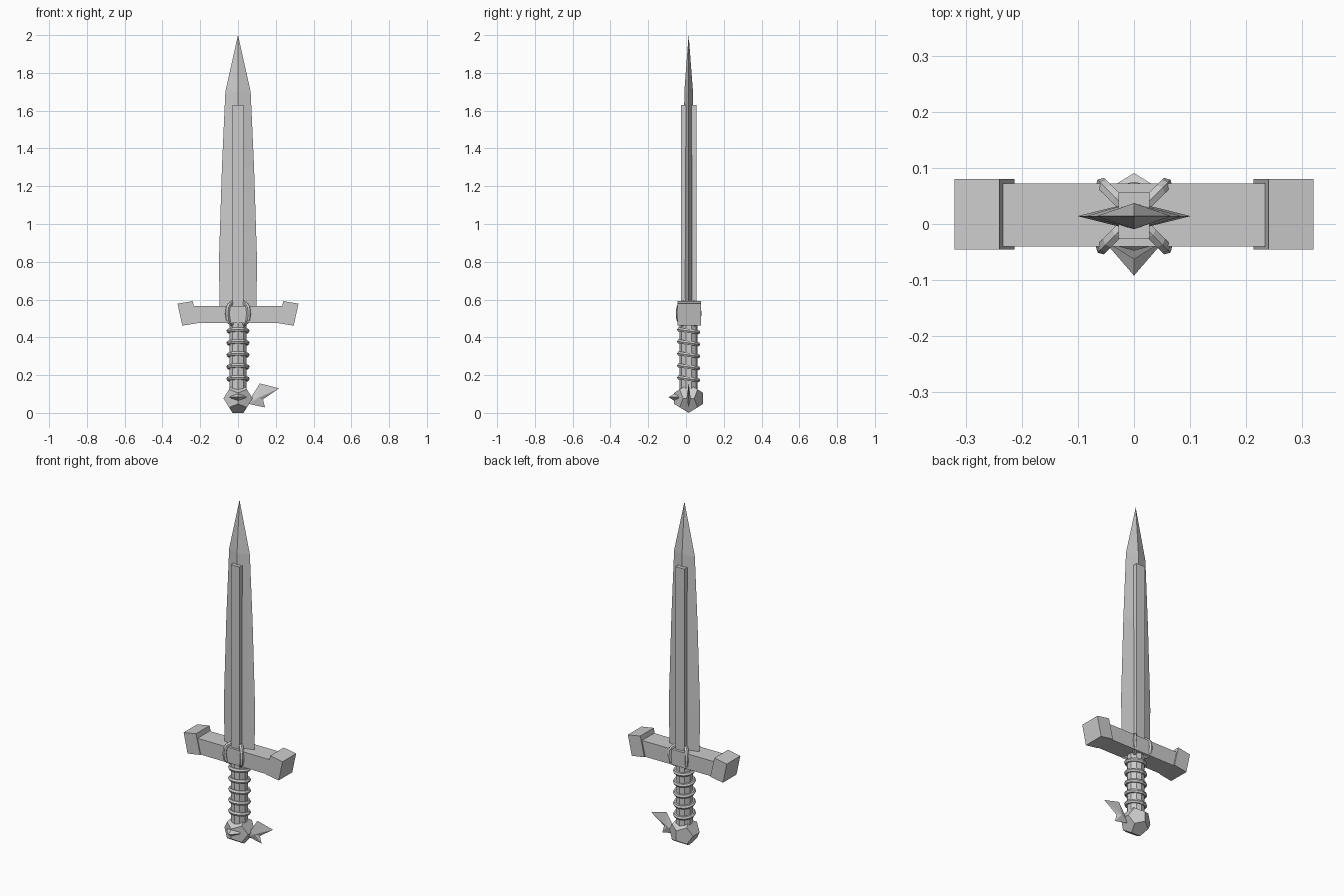
import bpy, bmesh
from math import sin, cos, pi, radians, copysign
from mathutils import Matrix, Vector

cube = bpy.data.objects.get("Cube")
if cube:
    bpy.data.objects.remove(cube, do_unlink=True)

YC = 0.014  # depth of the sword's centre plane

steel = bpy.data.materials.new("grey steel")
steel.use_nodes = True
steel.diffuse_color = (0.6, 0.6, 0.6, 1)
steel.node_tree.nodes["Principled BSDF"].inputs["Base Color"].default_value = (0.6, 0.6, 0.6, 1)


def add_object(name, bm):
    bmesh.ops.recalc_face_normals(bm, faces=bm.faces)
    mesh = bpy.data.meshes.new(name)
    bm.to_mesh(mesh)
    bm.free()
    mesh.materials.append(steel)
    obj = bpy.data.objects.new(name, mesh)
    bpy.context.collection.objects.link(obj)
    return obj


def loft(name, rings, cap=True, closed=False):
    """Skin a list of equal-length point rings."""
    bm = bmesh.new()
    rows = [[bm.verts.new(p) for p in ring] for ring in rings]
    pairs = list(zip(rows, rows[1:]))
    if closed:
        pairs.append((rows[-1], rows[0]))
    for a, b in pairs:
        for i in range(len(a)):
            j = (i + 1) % len(a)
            bm.faces.new((a[i], a[j], b[j], b[i]))
    if cap and not closed:
        bm.faces.new(rows[0])
        bm.faces.new(rows[-1])
    bmesh.ops.remove_doubles(bm, verts=bm.verts, dist=0.0001)
    return add_object(name, bm)


def box(name, x, y0, y1, z0, z1):
    return loft(name, [[(-x, y0, z), (x, y0, z), (x, y1, z), (-x, y1, z)] for z in (z0, z1)])


def tube_loop(name, path, centre, normal, radius, sides=6):
    """Closed tube following a flat loop of points."""
    rings = []
    for p in path:
        out = (p - centre).normalized()
        rings.append([p + radius * (cos(2 * pi * k / sides) * out + sin(2 * pi * k / sides) * normal)
                      for k in range(sides)])
    return loft(name, rings, closed=True)


# Blade: diamond section tapering to a point
blade = [(0.56, 0.097, 0.025), (0.8, 0.101, 0.025), (1.3, 0.085, 0.025),
         (1.7, 0.067, 0.023), (2.0, 0.0002, 0.0002)]
loft("blade", [[(-w, YC, z), (0, YC - t, z), (w, YC, z), (0, YC + t, z)] for z, w, t in blade])
box("blade_rib", 0.028, YC - 0.04, YC + 0.042, 0.5, 1.63)

# Crossguard with flared, tilted end blocks
box("crossguard", 0.236, -0.04, 0.072, 0.475, 0.565)
end = [(0.32, 0.578), (0.24, 0.592), (0.213, 0.475), (0.295, 0.462)]
for side, label in ((1, "left"), (-1, "right")):
    loft("guard_end_" + label, [[(side * x, y, z) for x, z in end] for y in (-0.045, 0.08)])

# Two crossed binding loops around the middle of the guard
mid = Vector((0, YC, 0.526))
for n, sx in enumerate((1, -1)):
    across = Vector((sx, 1, 0)).normalized()
    path = []
    for k in range(16):
        c, s = cos(2 * pi * k / 16), sin(2 * pi * k / 16)
        path.append(mid + across * copysign(abs(c) ** 0.7, c) * 0.08
                    + Vector((0, 0, copysign(abs(s) ** 0.7, s) * 0.061)))
    tube_loop("guard_binding_%d" % (n + 1), path, mid, across.cross(Vector((0, 0, 1))), 0.012)

# Grip with tilted wire rings
loft("grip", [[(r * cos(pi * (k + 0.5) / 5), YC + r * sin(pi * (k + 0.5) / 5), z) for k in range(10)]
              for z, r in ((0.11, 0.048), (0.5, 0.048))])
tilt = Matrix.Rotation(radians(-8), 3, 'X')
for n in range(5):
    centre = Vector((0, YC, 0.18 + 0.0635 * n))
    path = [centre + tilt @ Vector((0.05 * cos(pi * k / 6), 0.05 * sin(pi * k / 6), 0)) for k in range(12)]
    tube_loop("grip_ring_%d" % (n + 1), path, centre, tilt @ Vector((0, 0, 1)), 0.012)

# Pommel: twelve pentagons, made as a hull and merged across flat faces
phi = (1 + 5 ** 0.5) / 2
s = 0.0475
bm = bmesh.new()
corners = [(x, y, z) for x in (-1, 1) for y in (-1, 1) for z in (-1, 1)]
for a in (-1 / phi, 1 / phi):
    for b in (-phi, phi):
        corners += [(a, 0, b), (0, b, a), (b, a, 0)]
for c in corners:
    bm.verts.new(Vector(c) * s + Vector((0, YC, s * phi)))
bmesh.ops.convex_hull(bm, input=bm.verts)
bmesh.ops.dissolve_limit(bm, angle_limit=0.05, verts=bm.verts, edges=bm.edges)
add_object("pommel", bm)

# Pointed stud on the pommel front
loft("pommel_stud", [[(w * x, y, 0.083 + w * z) for x, z in ((-0.045, 0), (0, 0.032), (0.045, 0), (0, -0.032))]
                     for y, w in ((-0.04, 1), (-0.092, 0.001))])

# Swallow-tailed ribbon, thickest in the middle with thin edges
tail = [(0.055, 0.06), (0.116, 0.156), (0.217, 0.13), (0.132, 0.071), (0.143, 0.029), (0.055, 0.048)]
bm = bmesh.new()
rim = [bm.verts.new((x, YC, z)) for x, z in tail]
for side in (-1, 1):
    hub = bm.verts.new((0.105, YC + side * 0.011, 0.078))
    for i, v in enumerate(rim):
        bm.faces.new((v, rim[(i + 1) % len(rim)], hub))
add_object("pommel_ribbon", bm)
